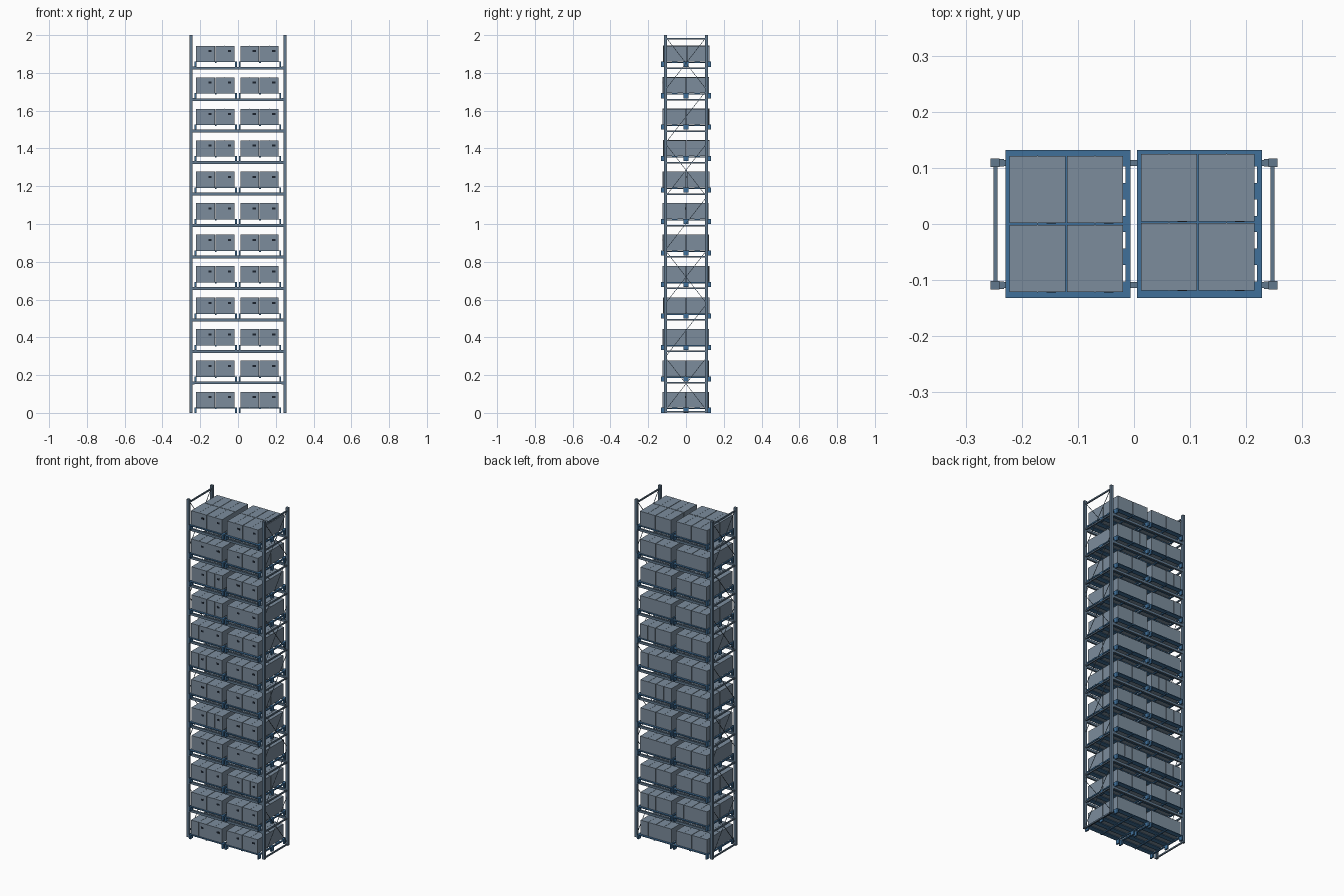
import bpy, bmesh, random
from mathutils import Vector, Matrix

if "Cube" in bpy.data.objects:
    bpy.data.objects.remove(bpy.data.objects["Cube"])

random.seed(4)
LEVELS, PITCH = 12, 1 / 6          # storage levels and their spacing
POST_X, POST_Y = 0.248, 0.109      # upright centres
PAL_W, PAL_D, PAL_H = 0.223, 0.264, 0.028
BOX = (0.1, 0.12, 0.083)


def material(name, rgb):
    m = bpy.data.materials.new(name)
    m.diffuse_color = (*rgb, 1)
    m.use_nodes = True
    m.node_tree.nodes["Principled BSDF"].inputs["Base Color"].default_value = m.diffuse_color
    return m


BLUE = material("pallet_blue", (0.05, 0.16, 0.32))
STEEL = material("rack_steel", (0.12, 0.19, 0.27))
SLATE = material("carton_slate", (0.20, 0.265, 0.335))
DARK = material("label_dark", (0.01, 0.015, 0.025))


def box(bm, c, s, rot=None):
    """Add a box with centre c and size s."""
    m = Matrix.Translation(c) @ (rot or Matrix()) @ Matrix.Diagonal((*s, 1))
    bmesh.ops.create_cube(bm, size=1, matrix=m)


def strut(bm, a, b, t):
    """Add a thin square bar from a to b."""
    a, b = Vector(a), Vector(b)
    d = b - a
    rot = d.to_track_quat('Z', 'X').to_matrix().to_4x4()
    box(bm, (a + b) / 2, (t, t, d.length), rot)


def to_mesh(bm, name, mat):
    me = bpy.data.meshes.new(name)
    bm.to_mesh(me)
    bm.free()
    me.materials.append(mat)
    return me


def place(name, me, loc=(0, 0, 0)):
    ob = bpy.data.objects.new(name, me)
    ob.location = loc
    bpy.context.collection.objects.link(ob)
    return ob


# Uprights
bm = bmesh.new()
for sx in (-1, 1):
    for sy in (-1, 1):
        box(bm, (sx * POST_X, sy * POST_Y, 1), (0.016, 0.015, 2))
place("uprights", to_mesh(bm, "uprights", STEEL))

# Load beams with end connectors
bm = bmesh.new()
for i in range(1, LEVELS):
    z = i * PITCH - 0.008
    for sy in (-1, 1):
        box(bm, (0, sy * POST_Y, z), (0.48, 0.011, 0.014))
        for sx in (-1, 1):
            box(bm, (sx * 0.236, sy * POST_Y, z), (0.009, 0.013, 0.016))
place("load_beams", to_mesh(bm, "load_beams", STEEL))

# End frame bracing: rails, then alternating crossed and single diagonals
bm = bmesh.new()
PANELS, TOP = 7, 1.98
step = TOP / PANELS
for sx in (-1, 1):
    x = sx * (POST_X - 0.001)
    for z in [0.005, TOP] + [i * PITCH - 0.008 for i in range(1, LEVELS)]:
        box(bm, (x, 0, z), (0.007, 2 * POST_Y - 0.01, 0.008))
    for k in range(PANELS):
        lo, hi = k * step + 0.02, (k + 1) * step + 0.005
        strut(bm, (x, -0.104, lo), (x, 0.104, hi), 0.0025)
        if k % 2 == 0:
            strut(bm, (x, 0.104, lo), (x, -0.104, hi), 0.0025)
place("frame_bracing", to_mesh(bm, "frame_bracing", STEEL))

# Pallet: five deck boards, stringers and feet
bm = bmesh.new()
board = PAL_D / 9
for k in range(-2, 3):
    box(bm, (0, k * 2 * board, PAL_H - 0.002), (PAL_W, board, 0.004))
for x in (-0.107, 0, 0.107):
    box(bm, (x, 0, PAL_H - 0.005), (0.009, PAL_D, 0.006))
for x in (-0.107, 0.107):
    for y in (-0.12, 0, 0.12):
        box(bm, (x, y, 0.011), (0.009, 0.024, 0.022))
pallet = to_mesh(bm, "pallet", BLUE)

# Four cartons with a raised tape seam, and a label on each front
cartons, labels = bmesh.new(), bmesh.new()
w, d, h = BOX
for sx in (-1, 1):
    for sy in (-1, 1):
        x, y, z = sx * 0.0513, sy * 0.0615, h / 2
        box(cartons, (x, y, z), BOX)
        box(cartons, (x, y, z + 0.0008), (0.002, d + 0.0016, h))
        box(labels, (x + 0.024, y - d / 2, z + 0.014), (0.017, 0.001, 0.011))
cartons = to_mesh(cartons, "cartons", SLATE)
labels = to_mesh(labels, "carton_labels", DARK)

# Fill every level with two loaded pallets
for i in range(LEVELS):
    for side, x in (("left", -0.1175), ("right", 0.1165)):
        z = i * PITCH - (0.001 if i else 0)
        place(f"pallet_{side}_{i}", pallet, (x, 0, z))
        left = side == "left"
        dy = random.uniform(-0.003, 0.003) if i < LEVELS - 1 else (0 if left else 0.003)
        loc = (x - 0.003, dy, z + PAL_H)
        place(f"cartons_{side}_{i}", cartons, loc)
        place(f"labels_{side}_{i}", labels, loc)
